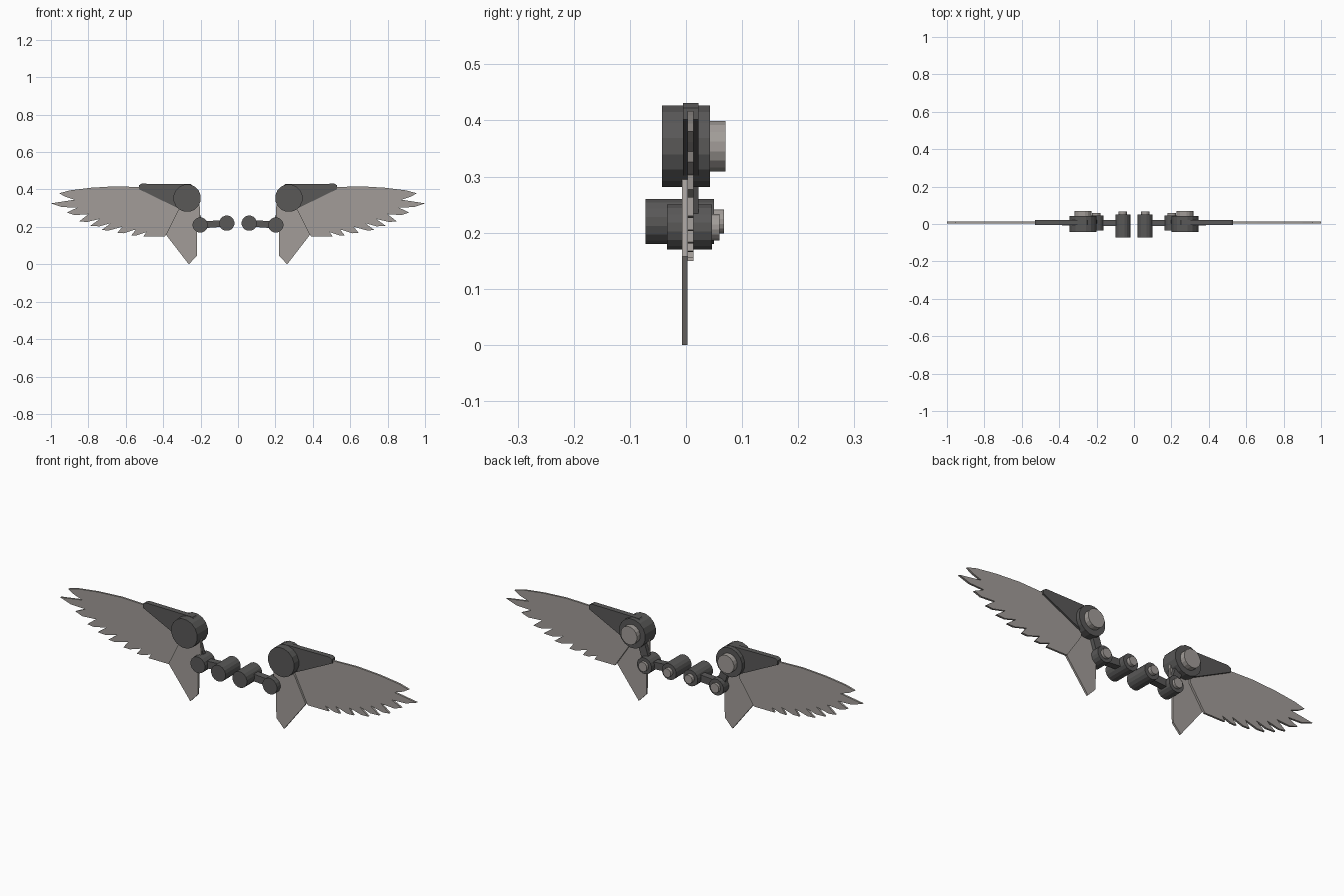
import bpy, bmesh, math


def material(name, col):
    m = bpy.data.materials.new(name)
    m.diffuse_color = (*col, 1)
    return m


DARK = material("dark grey", (0.1, 0.098, 0.097))
LIGHT = material("warm light grey", (0.36, 0.335, 0.315))


def prism(name, pts, y0, y1, mat):
    """Extrude an x/z outline from y0 to y1 and mirror it to the other side."""
    bm = bmesh.new()
    face = bm.faces.new([bm.verts.new((x, y0, z)) for x, z in pts])
    res = bmesh.ops.extrude_face_region(bm, geom=[face])
    moved = [v for v in res["geom"] if isinstance(v, bmesh.types.BMVert)]
    bmesh.ops.translate(bm, verts=moved, vec=(0, y1 - y0, 0))
    bmesh.ops.recalc_face_normals(bm, faces=bm.faces)
    me = bpy.data.meshes.new(name)
    bm.to_mesh(me)
    bm.free()
    me.materials.append(mat)
    ob = bpy.data.objects.new(name, me)
    bpy.context.collection.objects.link(ob)
    ob.modifiers.new("mirror", "MIRROR")
    return ob


def disc(name, x, z, r, y0, y1, mat, n=16):
    pts = [(x + r * math.cos(2 * math.pi * (i + 0.5) / n),
            z + r * math.sin(2 * math.pi * (i + 0.5) / n)) for i in range(n)]
    return prism(name, pts, y0, y1, mat)


def bar(name, a, b, w, y0, y1, mat):
    dx, dz = b[0] - a[0], b[1] - a[1]
    k = w / math.hypot(dx, dz)
    nx, nz = -dz * k, dx * k
    pts = [(a[0] + nx, a[1] + nz), (b[0] + nx, b[1] + nz),
           (b[0] - nx, b[1] - nz), (a[0] - nx, a[1] - nz)]
    return prism(name, pts, y0, y1, mat)


# Feathered main wing blade
wing = [(0.30, 0.40), (0.40, 0.407), (0.53, 0.413), (0.66, 0.417), (0.79, 0.409),
        (0.90, 0.395), (0.955, 0.38),
        (0.925, 0.362), (0.875, 0.345), (1.0, 0.326), (0.94, 0.306), (0.86, 0.303),
        (0.915, 0.277), (0.875, 0.263), (0.80, 0.268),
        (0.848, 0.23), (0.81, 0.226), (0.74, 0.242), (0.79, 0.205), (0.74, 0.203),
        (0.68, 0.22), (0.73, 0.183), (0.69, 0.181), (0.62, 0.20),
        (0.645, 0.167), (0.61, 0.166), (0.545, 0.187), (0.57, 0.155), (0.54, 0.155),
        (0.49, 0.172), (0.505, 0.15), (0.39, 0.15), (0.31, 0.27)]
prism("wing_blade", wing, 0.003, 0.013, LIGHT)

# Lower feather fan, overlapping the blade at the front
tail = [(0.205, 0.34), (0.203, 0.21), (0.218, 0.18), (0.22, 0.045), (0.263, 0.0),
        (0.385, 0.158), (0.322, 0.285), (0.28, 0.35)]
prism("lower_feather", tail, -0.007, 0.003, LIGHT)

# Tapered cover on the leading edge
cover = [(0.21, 0.37), (0.25, 0.428), (0.515, 0.431), (0.53, 0.422), (0.53, 0.402),
         (0.325, 0.302), (0.25, 0.29)]
prism("leading_edge_cover", cover, -0.005, 0.022, DARK)

# Shoulder hub and its rear stud
disc("shoulder_hub", 0.272, 0.354, 0.074, -0.043, 0.043, DARK)
disc("shoulder_stud", 0.272, 0.354, 0.046, 0.043, 0.07, LIGHT)

# Jointed arm linking the hub towards the centre
bar("shoulder_link", (0.205, 0.21), (0.245, 0.33), 0.02, 0.003, 0.022, DARK)
bar("arm_bar", (0.06, 0.22), (0.2, 0.21), 0.018, -0.012, 0.022, DARK)
disc("outer_joint", 0.202, 0.21, 0.041, -0.034, 0.046, DARK)
disc("outer_joint_stud", 0.202, 0.21, 0.024, 0.046, 0.06, LIGHT)
disc("inner_joint", 0.06, 0.22, 0.041, -0.072, 0.05, DARK)
disc("inner_joint_stud", 0.06, 0.22, 0.022, 0.05, 0.068, LIGHT)
